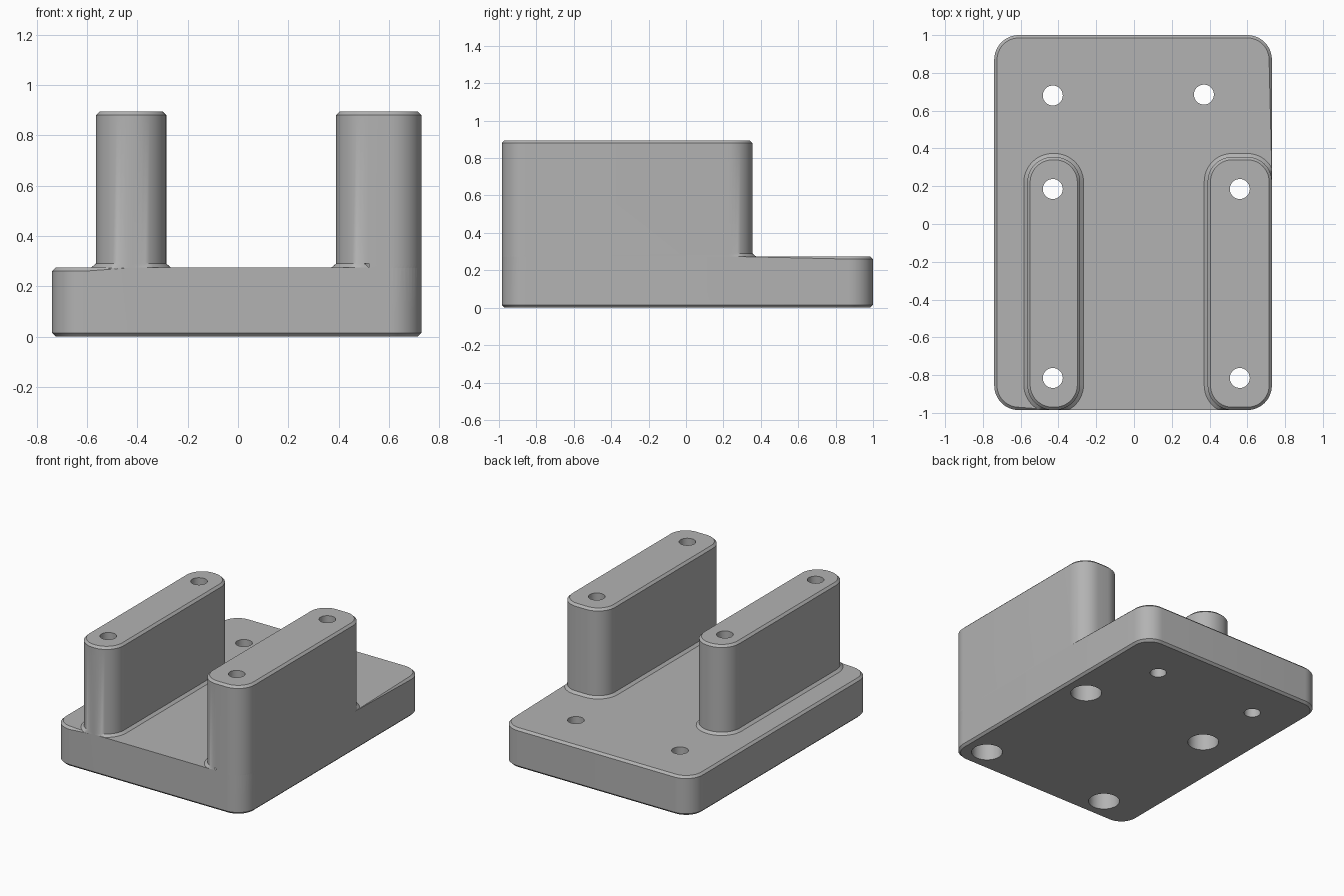
import bpy
import bmesh
from math import cos, sin, pi, radians

if "Cube" in bpy.data.objects:
    bpy.data.objects.remove(bpy.data.objects["Cube"], do_unlink=True)

X0, X1, Y0, Y1 = -0.74, 0.73, -0.985, 1.0   # plate extents
TOP, WALL_TOP = 0.275, 0.895
CORNER, BEVEL, SKIRT = 0.13, 0.015, 0.022

grey = bpy.data.materials.new("grey")
grey.use_nodes = True
colour = (0.45, 0.45, 0.45, 1)
grey.diffuse_color = colour
grey.node_tree.nodes["Principled BSDF"].inputs["Base Color"].default_value = colour


def rounded_rect(x0, x1, y0, y1, r, steps=12):
    """Counter-clockwise outline from the front right corner, as (x, y, nx, ny)."""
    centres = [(x1 - r, y0 + r), (x1 - r, y1 - r), (x0 + r, y1 - r), (x0 + r, y0 + r)]
    points = []
    for corner, (cx, cy) in enumerate(centres):
        for i in range(steps + 1):
            a = (corner - 1 + i / steps) * pi / 2
            points.append((cx + r * cos(a), cy + r * sin(a), cos(a), sin(a)))
    return points


def loft(name, outline, rings):
    """Stack copies of the outline; each ring maps a point to its position."""
    bm = bmesh.new()
    loops = [[bm.verts.new(ring(*p)) for p in outline] for ring in rings]
    n = len(outline)
    for low, high in zip(loops, loops[1:]):
        for i in range(n):
            j = (i + 1) % n
            bm.faces.new((low[i], low[j], high[j], high[i]))
    bm.faces.new(loops[0][::-1])
    bm.faces.new(loops[-1])
    mesh = bpy.data.meshes.new(name)
    bm.to_mesh(mesh)
    bm.free()
    mesh.materials.append(grey)
    obj = bpy.data.objects.new(name, mesh)
    bpy.context.collection.objects.link(obj)
    return obj


def level(z, offset=0.0):
    return lambda x, y, nx, ny: (x + nx * offset, y + ny * offset, z)


def combine(target, tool, operation):
    mod = target.modifiers.new("combine", "BOOLEAN")
    mod.operation, mod.solver, mod.object = operation, "EXACT", tool
    bpy.context.view_layer.objects.active = target
    bpy.ops.object.modifier_apply(modifier=mod.name)
    bpy.data.objects.remove(tool, do_unlink=True)


# Base plate: the top bevel fades out along the front and beside the flush wall
def top_bevel(x, y):
    sharp = y < 0.3 and x > -0.45
    return 0.001 if sharp else BEVEL


def plate_shoulder(x, y, nx, ny):
    return (x, y, TOP - top_bevel(x, y))


def plate_top(x, y, nx, ny):
    b = top_bevel(x, y)
    b = b if b == BEVEL else 0
    return (x - nx * b, y - ny * b, TOP)


outline = rounded_rect(X0, X1, Y0, Y1, CORNER)
outline.insert(len(outline) // 4, (X1, 0.25, 1, 0))
outline.append((-0.42, Y0, 0, -1))
base = loft("base_with_walls", outline,
            [level(0, -BEVEL), level(BEVEL), plate_shoulder, plate_top])


# Walls with a sloped foot that stays within the plate
def wall_foot(x, y, nx, ny):
    if x > 0.55 and y < 0:
        return (x, y, TOP - 0.003)
    return (min(x + nx * SKIRT, X1), max(y + ny * SKIRT, Y0), TOP - 0.003)


for name, x0, x1, r in (("right_wall", -0.565, -0.285, 0.135),
                        ("left_wall", 0.39, X1, CORNER)):
    wall = loft(name, rounded_rect(x0, x1, Y0, 0.355, r),
                [level(0.1), wall_foot, level(TOP + 0.015),
                 level(WALL_TOP - BEVEL), level(WALL_TOP, -BEVEL)])
    combine(base, wall, "UNION")


# Screw holes, with counterbores from below under the walls
def drill(x, y, radius, z0, z1):
    bpy.ops.mesh.primitive_cylinder_add(vertices=32, radius=radius, depth=z1 - z0,
                                        location=(x, y, (z0 + z1) / 2))
    cutter = bpy.context.object
    cutter.hide_render = True
    cutter.data.materials.append(grey)
    combine(base, cutter, "DIFFERENCE")


for x, y in ((-0.43, 0.68), (0.37, 0.685)):
    drill(x, y, 0.053, -0.1, 0.5)
for x in (-0.43, 0.56):
    for y in (-0.815, 0.185):
        drill(x, y, 0.053, -0.1, 1.0)
        drill(x, y, 0.1, -0.1, 0.25)

# Smooth the rounded corners and bores, keep bevels crisp
bpy.ops.object.select_all(action="DESELECT")
base.select_set(True)
bpy.context.view_layer.objects.active = base
bpy.ops.object.shade_smooth_by_angle(angle=radians(30))
